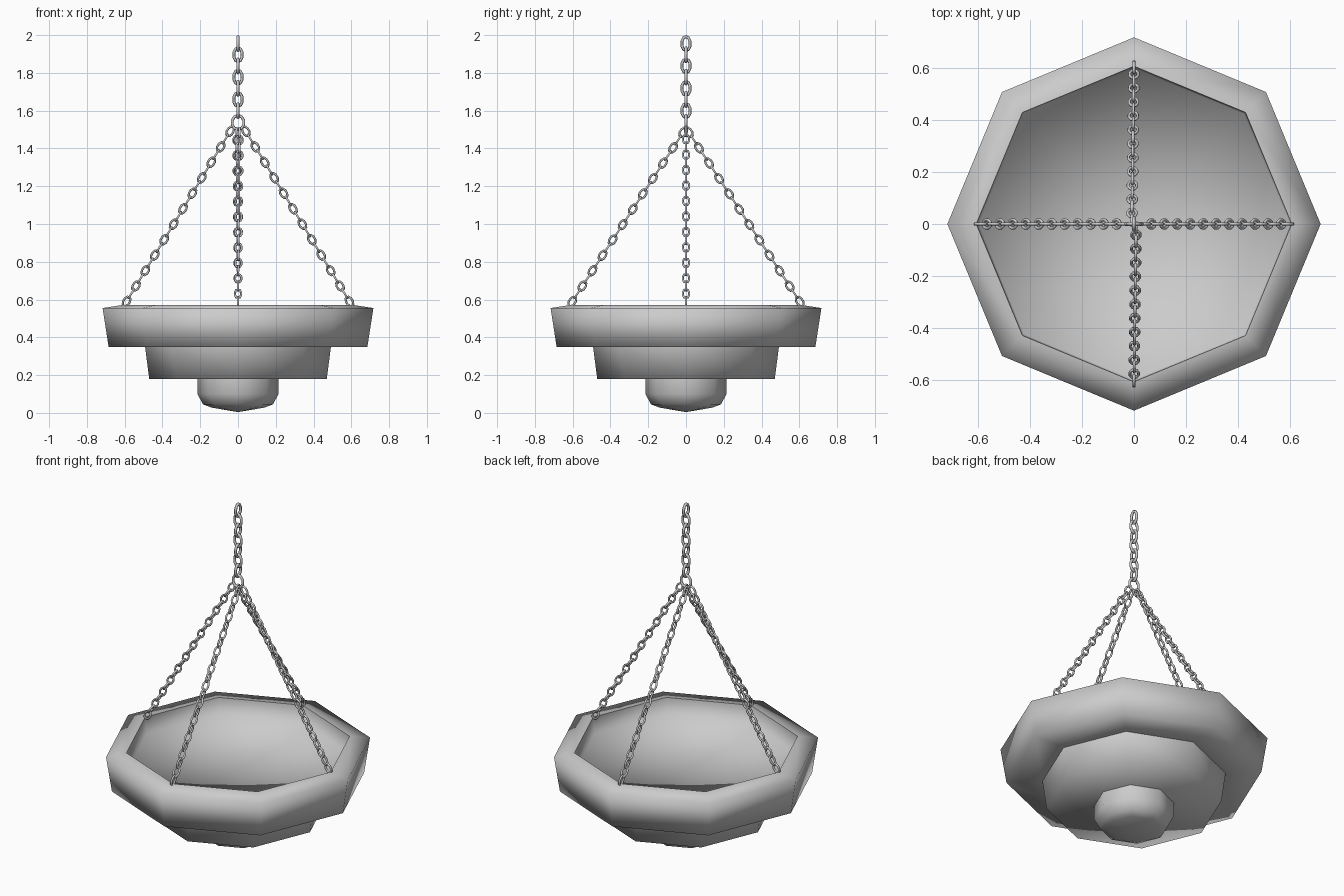
import bpy, bmesh
from math import cos, sin, pi
from mathutils import Vector, Matrix

if "Cube" in bpy.data.objects:
    bpy.data.objects.remove(bpy.data.objects["Cube"])


def finish(name, bm):
    bmesh.ops.recalc_face_normals(bm, faces=bm.faces)
    me = bpy.data.meshes.new(name)
    bm.to_mesh(me)
    bm.free()
    for p in me.polygons:
        p.use_smooth = True
    ob = bpy.data.objects.new(name, me)
    bpy.context.collection.objects.link(ob)
    return ob


def lathe(name, profile, sides=8):
    # Spin (radius, z) points around z; a zero radius closes to a point
    bm = bmesh.new()
    rings = []
    for r, z in profile:
        if r == 0:
            rings.append([bm.verts.new((0, 0, z))] * sides)
        else:
            rings.append([bm.verts.new((r * cos(2 * pi * i / sides), r * sin(2 * pi * i / sides), z))
                          for i in range(sides)])
    for a, b in zip(rings, rings[1:]):
        for i in range(sides):
            j = (i + 1) % sides
            bm.faces.new(list(dict.fromkeys((a[i], a[j], b[j], b[i]))))
    return finish(name, bm)


def add_link(bm, frame, half_w, half_l, wire, major=10, minor=6):
    # Oval ring in the local xz plane, long axis along local z
    grid = []
    for i in range(major):
        a = 2 * pi * (i + 0.5) / major
        out = Vector((cos(a), 0, sin(a)))
        mid = Vector((cos(a) * (half_w - wire), 0, sin(a) * (half_l - wire)))
        grid.append([bm.verts.new(frame @ (mid + out * wire * cos(2 * pi * k / minor)
                                           + Vector((0, wire * sin(2 * pi * k / minor), 0))))
                     for k in range(minor)])
    for i in range(major):
        p, q = grid[i], grid[(i + 1) % major]
        for k in range(minor):
            m = (k + 1) % minor
            bm.faces.new((p[k], q[k], q[m], p[m]))


def chain(name, start, end, side, count, half_w, half_l, wire):
    # Alternating links from start to end; even links lie in the plane of "side"
    start, end = Vector(start), Vector(end)
    z = (end - start).normalized()
    y = z.cross(Vector(side)).normalized()
    x = y.cross(z)
    bm = bmesh.new()
    for i in range(count):
        u, v = (x, y) if i % 2 == 0 else (y, -x)
        rot = Matrix((u, v, z)).transposed().to_4x4()
        pos = start.lerp(end, i / (count - 1))
        add_link(bm, Matrix.Translation(pos) @ rot, half_w, half_l, wire)
    return finish(name, bm)


# Two octagonal tiers; the rim and the recessed floor share the upper one
lathe("upper_tier", [(0.49, 0.35), (0.685, 0.35), (0.717, 0.555), (0.606, 0.572)])
lathe("upper_floor", [(0.606, 0.572), (0.598, 0.475), (0, 0.475)])
lathe("lower_tier", [(0.492, 0.35), (0.47, 0.18), (0, 0.18)])

# Rounded knob under the bowl
lathe("bottom_knob", [(0.215, 0.18), (0.215, 0.10), (0.185, 0.045), (0.14, 0.028), (0, 0.004)])

# Four chains from the rim up to the ring
for i, n in enumerate(("right", "back", "left", "front")):
    c, s = round(cos(i * pi / 2)), round(sin(i * pi / 2))
    near, top, far = (0.042, 1.49, 0.59) if c else (0.015, 1.485, 0.602)
    chain(n + "_chain", (near * c - 0.008 * s, near * s, top), (far * c, far * s, 0.59),
          (c, s, 0), 23, 0.023, 0.034, 0.006)

# Main hanging chain and the gathering ring
chain("main_chain", (0, 0, 1.955), (0, 0, 1.60), (0, 1, 0), 7, 0.031, 0.045, 0.008)
bm = bmesh.new()
add_link(bm, Matrix.Translation((0, 0, 1.537)), 0.04, 0.046, 0.008)
finish("gathering_ring", bm)
